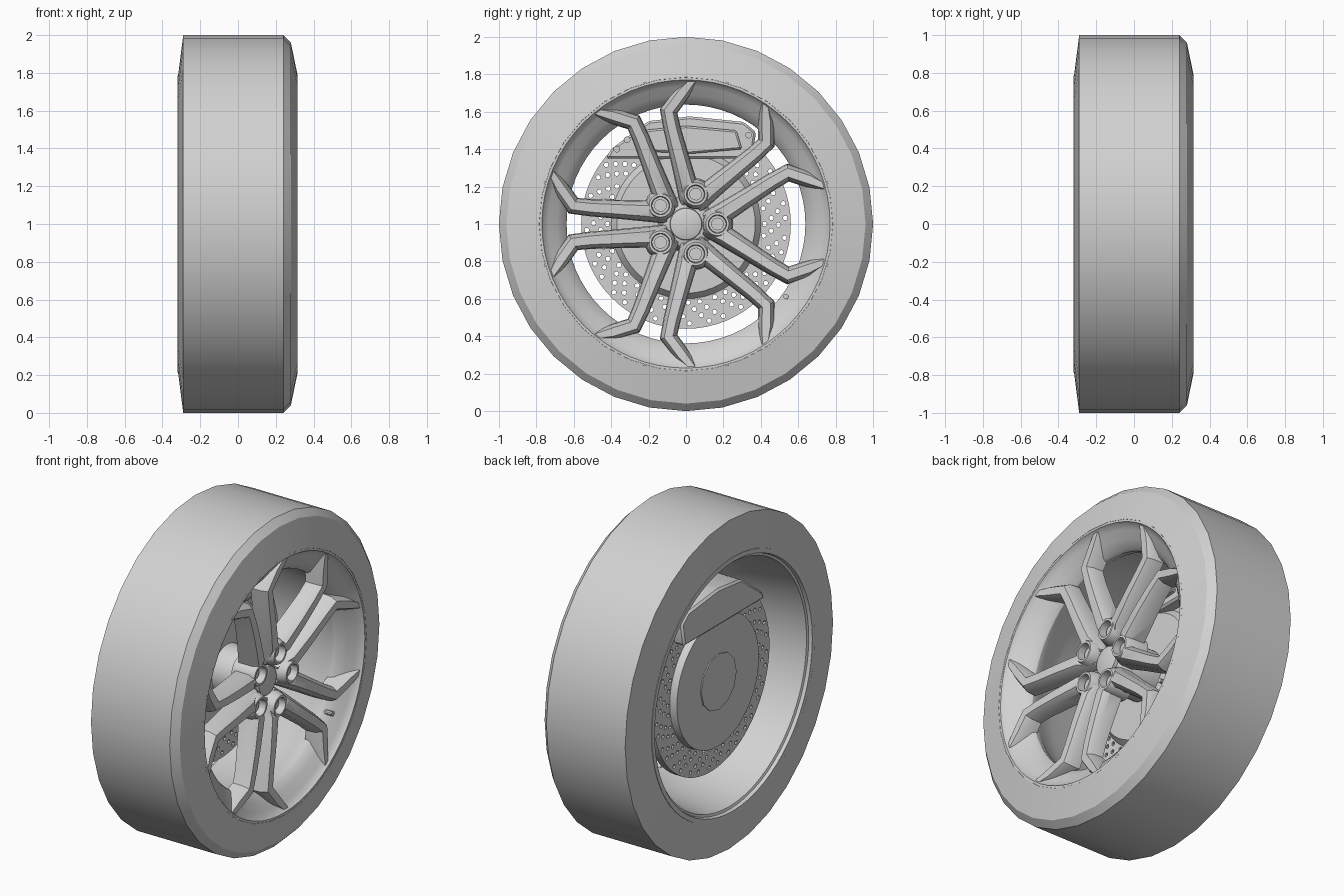
import bpy, bmesh
from math import sin, cos, pi, radians
from mathutils import Vector, Matrix

if "Cube" in bpy.data.objects:
    bpy.data.objects.remove(bpy.data.objects["Cube"])

grey = bpy.data.materials.new("plain_grey")
grey.use_nodes = True
grey.diffuse_color = (0.64, 0.64, 0.64, 1)
grey.node_tree.nodes["Principled BSDF"].inputs["Base Color"].default_value = (0.64, 0.64, 0.64, 1)

parts = []
AXLE = Vector((0, 0, 1))


def finish(name, bm, keep=True):
    bmesh.ops.remove_doubles(bm, verts=bm.verts, dist=1e-5)
    bmesh.ops.recalc_face_normals(bm, faces=bm.faces)
    me = bpy.data.meshes.new(name)
    bm.to_mesh(me)
    bm.free()
    me.materials.append(grey)
    ob = bpy.data.objects.new(name, me)
    ob.location = AXLE
    bpy.context.collection.objects.link(ob)
    if keep:
        parts.append(ob)
    else:
        ob.hide_render = True
    return ob


def add_lathe(bm, profile, segs, centre=(0, 0), closed=False):
    """Spin (x, radius) points around an axis parallel to x."""
    rings = []
    for i in range(segs):
        a = 2 * pi * i / segs
        rings.append([bm.verts.new((x, centre[0] + r * cos(a), centre[1] + r * sin(a)))
                      for x, r in profile])
    n = len(profile)
    for i in range(segs):
        p, q = rings[i], rings[(i + 1) % segs]
        for j in range(n if closed else n - 1):
            k = (j + 1) % n
            if profile[j][1] or profile[k][1]:
                ends = [p[j], p[k], q[k], q[j]]
                if profile[j][1] == 0:
                    ends = [p[j], p[k], q[k]]
                elif profile[k][1] == 0:
                    ends = [p[j], p[k], q[j]]
                bm.faces.new(ends)


def add_rod(bm, x0, x1, r, segs=16, centre=(0, 0)):
    add_lathe(bm, [(x0, 0), (x0, r), (x1, r), (x1, 0)], segs, centre)


def lathe(name, profile, segs, closed=False):
    bm = bmesh.new()
    add_lathe(bm, profile, segs, closed=closed)
    return finish(name, bm)


def cut(ob, cutter):
    mod = ob.modifiers.new("cut", 'BOOLEAN')
    mod.object = cutter
    mod.operation = 'DIFFERENCE'
    mod.solver = 'EXACT'
    mod.use_self = True
    dg = bpy.context.evaluated_depsgraph_get()
    me = bpy.data.meshes.new_from_object(ob.evaluated_get(dg))
    ob.modifiers.clear()
    ob.data = me
    bpy.data.objects.remove(cutter)


def add_arm(bm, stations, side):
    """Loft a bevelled bar through (radial, sideways, top, half width, depth) stations."""
    pts = [Vector((s[0], s[1])) for s in stations]
    rings = []
    for i, (u, v, top, w, depth) in enumerate(stations):
        before = (pts[i] - pts[max(i - 1, 0)]).normalized()
        after = (pts[min(i + 1, len(pts) - 1)] - pts[i]).normalized()
        t = (before + after).normalized()
        mitre = 1 / max(t.dot(before if i else after), 0.7)
        ring = []
        for s, x in ((-1.1, top - depth), (-1, top - 0.035), (-0.55, top),
                     (0.55, top), (1, top - 0.035), (1.1, top - depth)):
            d = s * w * mitre
            ring.append(bm.verts.new((x, u - t.y * d, side * (v + t.x * d))))
        rings.append(ring)
    for p, q in zip(rings, rings[1:]):
        for j in range(6):
            k = (j + 1) % 6
            bm.faces.new((p[j], p[k], q[k], q[j]))
    bm.faces.new(rings[0])
    bm.faces.new(rings[-1])


# Tyre and rim
lathe("tyre", [(-0.318, 0.78), (-0.29, 1), (0.24, 1), (0.28, 0.96), (0.316, 0.785),
               (0.29, 0.765), (-0.29, 0.765)], 32, closed=True)
lathe("rim", [(-0.32, 0.785), (-0.32, 0.758), (-0.3, 0.752), (-0.295, 0.738), (0.0, 0.70),
              (0.12, 0.665), (0.16, 0.642), (0.195, 0.638), (0.215, 0.648), (0.25, 0.69),
              (0.28, 0.735), (0.3, 0.762), (0.315, 0.77), (0.315, 0.788), (0.28, 0.79),
              (-0.28, 0.79)], 64, closed=True)

# Five forked spokes with recessed bolt holes
arm = [(0.10, 0.025, 0.20, 0.035, 0.09), (0.20, 0.06, 0.25, 0.052, 0.12),
       (0.34, 0.15, 0.268, 0.046, 0.11), (0.46, 0.227, 0.278, 0.042, 0.10),
       (0.545, 0.275, 0.284, 0.04, 0.10), (0.655, 0.238, 0.292, 0.04, 0.11),
       (0.76, 0.195, 0.305, 0.022, 0.08)]
BOLT_R = 0.168
bm = bmesh.new()
for side in (1, -1):
    add_arm(bm, arm, side)
add_lathe(bm, [(0.11, 0), (0.11, 0.085), (0.215, 0.078), (0.25, 0.062), (0.25, 0)], 24, (BOLT_R, 0))
spoke = finish("spoke", bm)
bm = bmesh.new()
add_lathe(bm, [(0.185, 0), (0.185, 0.045), (0.3, 0.052), (0.3, 0)], 24, (BOLT_R, 0))
cut(spoke, finish("bolt_hole_cutter", bm, keep=False))

bm = bmesh.new()
add_rod(bm, 0.15, 0.215, 0.034, 12, (BOLT_R, 0))
bolt = finish("wheel_bolt", bm)
for source in (spoke, bolt):
    for k in range(1, 5):
        twin = source.copy()
        twin.rotation_euler.x = k * 2 * pi / 5
        bpy.context.collection.objects.link(twin)
        parts.append(twin)

# Hub and centre cap
lathe("hub", [(-0.08, 0), (-0.08, 0.15), (0.12, 0.15), (0.17, 0.12), (0.18, 0.1), (0.18, 0)], 40)
lathe("centre_cap", [(0.17, 0), (0.17, 0.088), (0.2, 0.084), (0.208, 0.06), (0.212, 0)], 40)

# Drilled brake disc with curved rows of holes
disc = lathe("brake_disc", [(-0.17, 0.3), (-0.17, 0.56), (-0.12, 0.56), (-0.12, 0.3)], 64, closed=True)
bm = bmesh.new()
for row in range(36):
    for step in range(4):
        r = 0.42 + 0.037 * step
        a = radians(row * 10 + step * 4 + (row % 2) * 1.5)
        add_rod(bm, -0.2, -0.09, 0.0125, 8, (r * cos(a), r * sin(a)))
cut(disc, finish("disc_hole_cutter", bm, keep=False))
lathe("disc_bell", [(-0.215, 0), (-0.215, 0.395), (-0.16, 0.4), (-0.115, 0.4), (-0.075, 0.37),
                    (-0.07, 0)], 48)
lathe("rear_hub_plate", [(-0.222, 0), (-0.222, 0.17), (-0.21, 0.17), (-0.21, 0)], 12)

# Brake caliper


def slab(name, outline, x0, x1, bevel):
    bm = bmesh.new()
    face = bm.faces.new([bm.verts.new((x0, y, z)) for y, z in outline])
    new = bmesh.ops.extrude_face_region(bm, geom=[face])["geom"]
    bmesh.ops.translate(bm, vec=(x1 - x0, 0, 0),
                        verts=[g for g in new if isinstance(g, bmesh.types.BMVert)])
    bmesh.ops.bevel(bm, geom=list(bm.edges), offset=bevel, segments=1, affect='EDGES')
    return finish(name, bm)


slab("caliper_body", [(-0.43, 0.35), (-0.4, 0.4), (-0.2, 0.55), (0.02, 0.575), (0.31, 0.545),
                      (0.375, 0.49), (0.35, 0.35)], -0.235, -0.05, 0.012)
slab("caliper_front", [(-0.26, 0.39), (-0.24, 0.5), (0, 0.525), (0.27, 0.5), (0.3, 0.4),
                       (0.02, 0.375)], -0.06, -0.02, 0.01)
bm = bmesh.new()
for y, z in ((-0.37, 0.4), (-0.315, 0.45), (0.335, 0.475)):
    add_rod(bm, -0.06, -0.035, 0.018, 12, (y, z))
finish("caliper_bolts", bm)

# Tyre valve
bm = bmesh.new()
add_rod(bm, 0.19, 0.265, 0.014, 10, (0.66 * cos(radians(-36)), 0.66 * sin(radians(-36))))
finish("valve", bm)

# Smooth shading with crisp edges
bpy.ops.object.select_all(action='DESELECT')
for ob in parts:
    ob.select_set(True)
bpy.context.view_layer.objects.active = parts[0]
bpy.ops.object.shade_smooth_by_angle(angle=radians(32))
